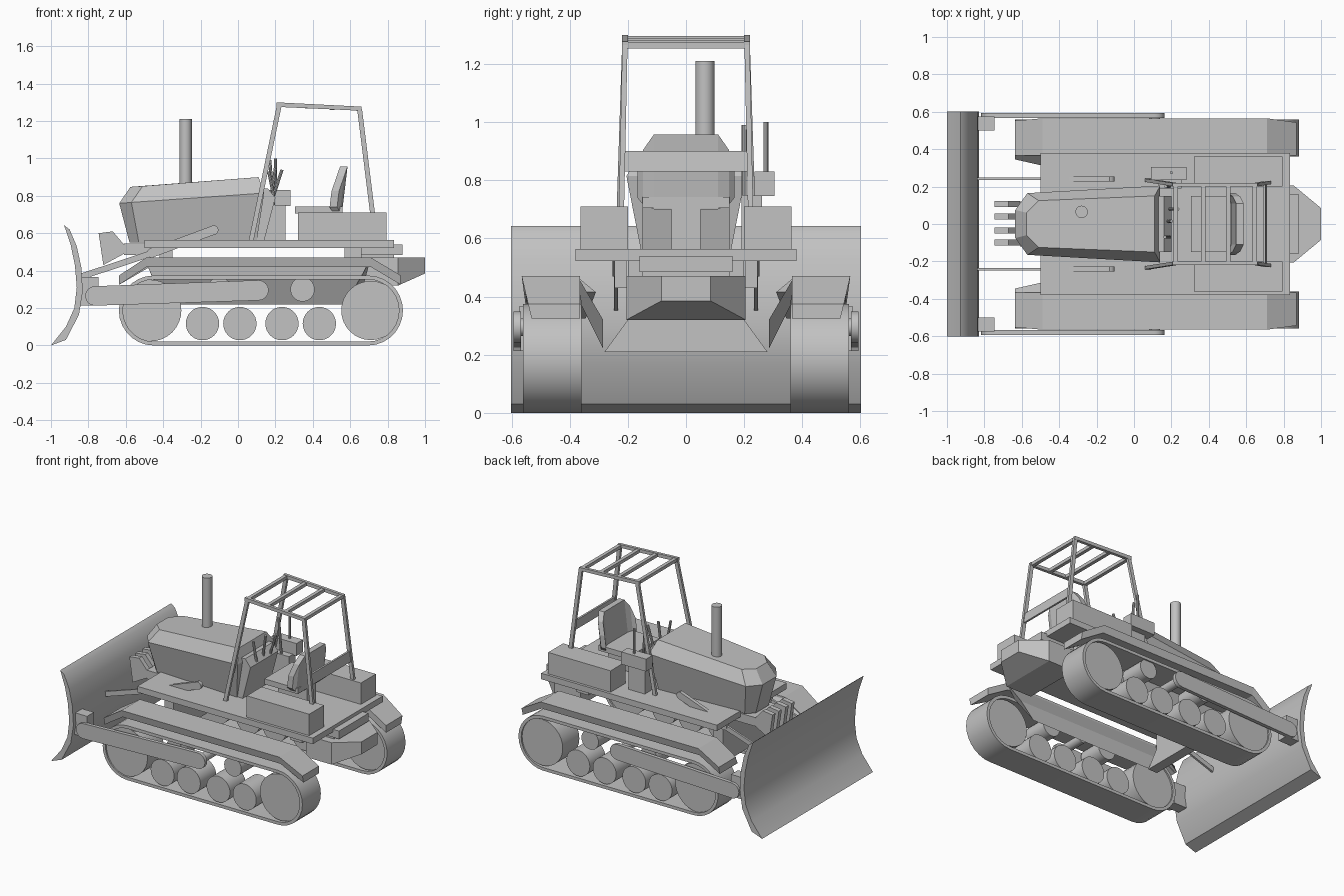
import bpy, bmesh, math
from mathutils import Vector

cube = bpy.data.objects.get("Cube")
if cube:
    bpy.data.objects.remove(cube, do_unlink=True)

mat = bpy.data.materials.new("plain_grey")
mat.use_nodes = True
GREY = (0.54, 0.54, 0.54, 1)
mat.diffuse_color = GREY
mat.node_tree.nodes["Principled BSDF"].inputs["Base Color"].default_value = GREY


def finish(name, bm, smooth=False):
    bmesh.ops.recalc_face_normals(bm, faces=bm.faces)
    mesh = bpy.data.meshes.new(name)
    bm.to_mesh(mesh)
    bm.free()
    mesh.materials.append(mat)
    ob = bpy.data.objects.new(name, mesh)
    bpy.context.collection.objects.link(ob)
    if smooth:
        bpy.ops.object.select_all(action='DESELECT')
        ob.select_set(True)
        bpy.context.view_layer.objects.active = ob
        bpy.ops.object.shade_smooth_by_angle(angle=math.radians(35))
    return ob


def loft(name, rings, smooth=False, closed=False):
    """Skin a list of equal rings; cap the ends or join last to first."""
    bm = bmesh.new()
    vs = [[bm.verts.new(p) for p in r] for r in rings]
    n = len(rings[0])
    pairs = list(zip(vs, vs[1:])) + ([(vs[-1], vs[0])] if closed else [])
    for a, b in pairs:
        for i in range(n):
            j = (i + 1) % n
            bm.faces.new((a[i], a[j], b[j], b[i]))
    if not closed:
        bm.faces.new(vs[0])
        bm.faces.new(vs[-1])
    return finish(name, bm, smooth)


def side_prism(name, pts, y0, y1, smooth=False):
    return loft(name, [[(x, y, z) for x, z in pts] for y in (y0, y1)], smooth)


def box(name, x0, x1, y0, y1, z0, z1):
    return side_prism(name, [(x0, z0), (x1, z0), (x1, z1), (x0, z1)], y0, y1)


def post(name, a, b, hx=.013, hy=.009):
    """Leaning post with a level rectangular section."""
    loft(name, [[(x - hx, y - hy, z), (x + hx, y - hy, z),
                 (x + hx, y + hy, z), (x - hx, y + hy, z)] for x, y, z in (a, b)])


def rod(name, a, b, d, sides=16):
    """Straight round rod between two points."""
    a, b = Vector(a), Vector(b)
    q = (b - a).to_track_quat('Z', 'Y')
    ring = [q @ Vector((d / 2 * math.cos(t), d / 2 * math.sin(t), 0))
            for t in (math.tau * i / sides for i in range(sides))]
    return loft(name, [[a + p for p in ring], [b + p for p in ring]], sides > 8)


def capsule(a, b, ra, rb, n=14):
    """Outline around two circles in the side plane, a at the front."""
    pts = []
    for (cx, cz), r, start in ((a, ra, math.pi / 2), (b, rb, -math.pi / 2)):
        for i in range(n + 1):
            t = start + math.pi * i / n
            pts.append((cx + r * math.cos(t), cz + r * math.sin(t)))
    return pts


def wheel(name, x, z, r, y0, y1):
    rod(name, (x, y0, z), (x, y1, z), 2 * r, 32)


# Blade
front = [(-.93, .643), (-.895, .54), (-.872, .43), (-.862, .31),
         (-.875, .20), (-.92, .10), (-1, 0)]
back = [(-.92, .03), (-.85, .165), (-.83, .29), (-.838, .42), (-.862, .53), (-.9, .62)]
side_prism("blade", front + back, -.602, .602, True)

# Everything that exists once on each side
for s, tag in ((1, "left"), (-1, "right")):
    # Track belt and wheels
    outer = capsule((-.45, .187), (.695, .187), .187, .187)
    inner = capsule((-.45, .187), (.695, .187), .166, .166)
    rings = [[(xo, s * .36, zo), (xo, s * .56, zo), (xi, s * .56, zi), (xi, s * .36, zi)]
             for (xo, zo), (xi, zi) in zip(outer, inner)]
    loft("track_belt_" + tag, rings, True, closed=True)
    wheel("front_idler_" + tag, -.468, .187, .165, s * .37, s * .55)
    wheel("drive_wheel_" + tag, .71, .187, .158, s * .37, s * .55)
    for i, x in enumerate((-.19, .01, .235, .435)):
        wheel(f"road_roller_{i}_{tag}", x, .117, .089, s * .38, s * .55)
    for i, x in enumerate((-.1, .345)):
        wheel(f"return_roller_{i}_{tag}", x, .3, .065, s * .38, s * .55)

    # Fender, and the sloping inner skirt with raked ends
    path = [(-.635, .375, .552), (-.49, .47, .565), (.71, .47, .565), (.87, .375, .543)]
    loft("fender_" + tag, [[(x, s * .365, z), (x, s * y, z),
                            (x, s * (y - .012), z - .05), (x, s * .365, z - .05)]
                           for x, z, y in path])
    section = [(.37, .465), (.285, .32), (.285, .22), (.36, .37)]
    loft("fender_skirt_" + tag,
         [[(x, s * y, z) for x, (y, z) in zip(xs, section)]
          for xs in ((-.5, -.44, -.38, -.46), (.71, .67, .57, .66))])
    loft("skirt_nose_" + tag, [[(x, s * .37, z), (x, s * y, z - .05), (x, s * .36, z - .05)]
                               for x, z, y in ((-.635, .375, .345), (-.48, .465, .31))])

    # Push arm, blade bracket and lift cylinder
    side_prism("push_arm_" + tag, capsule((-.765, .265), (.11, .295), .052, .054, 8),
               s * .568, s * .593, True)
    box("blade_bracket_" + tag, -.85, -.745, s * .5, s * .575, .215, .365)
    side_prism("lift_cylinder_" + tag, capsule((-.46, .495), (-.13, .617), .026, .026, 6),
               s * .228, s * .253, True)
    side_prism("lift_rod_" + tag, [(-.84, .35), (-.44, .483), (-.44, .517), (-.84, .385)],
               s * .234, s * .248)
    rod("arm_pin_" + tag, (.11, s * .36, .295), (.11, s * .57, .295), .06)

    # Tool box and cab frame
    box("tool_box_" + tag, .32, .795, s * .2, s * .362, .56, .71)
    post("front_post_" + tag, (.07, s * .234, .56), (.222, s * .21, 1.29))
    post("rear_post_" + tag, (.72, s * .222, .7), (.65, s * .21, 1.265))
    side_prism("roof_rail_" + tag, [(.205, 1.276), (.66, 1.255), (.66, 1.277), (.205, 1.3)],
               s * .2, s * .22)
    box("rear_bracket_" + tag, .57, .66, s * .205, s * .245, .43, .525)

# Roof cross bars and rear guard rail
for i, x in enumerate((.222, .37, .505, .645)):
    z = 1.286 - (x - .21) * .05
    box(f"roof_bar_{i}", x - .012, x + .012, -.205, .205, z - .011, z + .011)
side_prism("rear_rail", [(.698, .83), (.711, .83), (.702, .9), (.689, .9)], -.215, .215)

# Deck, front bulkhead, beams and rear hitch
box("deck", -.5, .835, -.38, .38, .522, .563)
half = [(.28, .21), (.2, .32), (.2, .525)]
bulkhead = half + [(-y, z) for y, z in reversed(half)]
loft("front_bulkhead", [[(x, y, z) for y, z in bulkhead] for x in (-.42, -.35)])
box("front_beam", -.61, -.35, -.12, .12, .485, .545)
box("rear_beam", .57, .88, -.16, .16, .485, .54)
loft("rear_hitch", [[(x, -y, z), (x, y, z), (x, y, .47), (x, -y, .47)]
                    for x, y, z in ((.66, .205, .32), (.855, .205, .32), (1, .085, .385))])
box("hitch_mount", .66, .835, -.15, .15, .47, .525)

# Nose weights
for i, y in enumerate((-.1, -.035, .04, .108)):
    side_prism(f"nose_weight_{i}", [(-.745, .6), (-.67, .61), (-.61, .54), (-.61, .49),
                                    (-.72, .43)], y - .016, y + .016)

# Engine hood: three levels with a chamfered nose
levels = [[(.10, .155, .56), (-.53, .12, .55), (-.58, .07, .55)],
          [(.14, .205, .815), (-.57, .165, .765), (-.635, .075, .76)],
          [(.11, .15, .9), (-.51, .125, .852), (-.575, .06, .848)]]
loft("engine_hood", [lv + [(x, -y, z) for x, y, z in reversed(lv)] for lv in levels])
rod("exhaust_pipe", (-.28, .065, .83), (-.28, .065, 1.21), .066, 24)

# Dash, control pod and levers
side_prism("dash", [(.09, .56), (.14, .56), (.2, .79), (.16, .84), (.1, .84)], -.15, .15)
box("control_post", .13, .255, .19, .262, .56, .75)
box("control_pod", .09, .28, .235, .305, .745, .83)
levers = [(.19, -.07, .8, .165, .93), (.18, .015, .8, .2, .95),
          (.19, .08, .8, .235, .94), (.2, .275, .82, .2, 1.0), (.19, .2, .74, .17, .99)]
for i, (x, y, z, x2, z2) in enumerate(levers):
    rod(f"lever_{i}", (x, y, z), (x2, y, z2), .017, 8)

# Seat: pedestal, cushion and a back that wraps forward at its sides
box("seat_pedestal", .34, .56, -.05, .05, .56, .71)
box("seat_cushion", .305, .56, -.15, .15, .705, .742)
wrap = [(.167, .74, .825, -.03), (.147, .715, .905, -.012), (.11, .7, .958, 0)]
slices = [(-y, a, b, dx) for y, a, b, dx in wrap] + wrap[::-1]
loft("seat_back", [[(x + dx + (z - .7) * .12, y, z)
                    for x, z in ((.515, zb), (.555, zb), (.555, zt), (.515, zt))]
                   for y, zb, zt, dx in slices])
